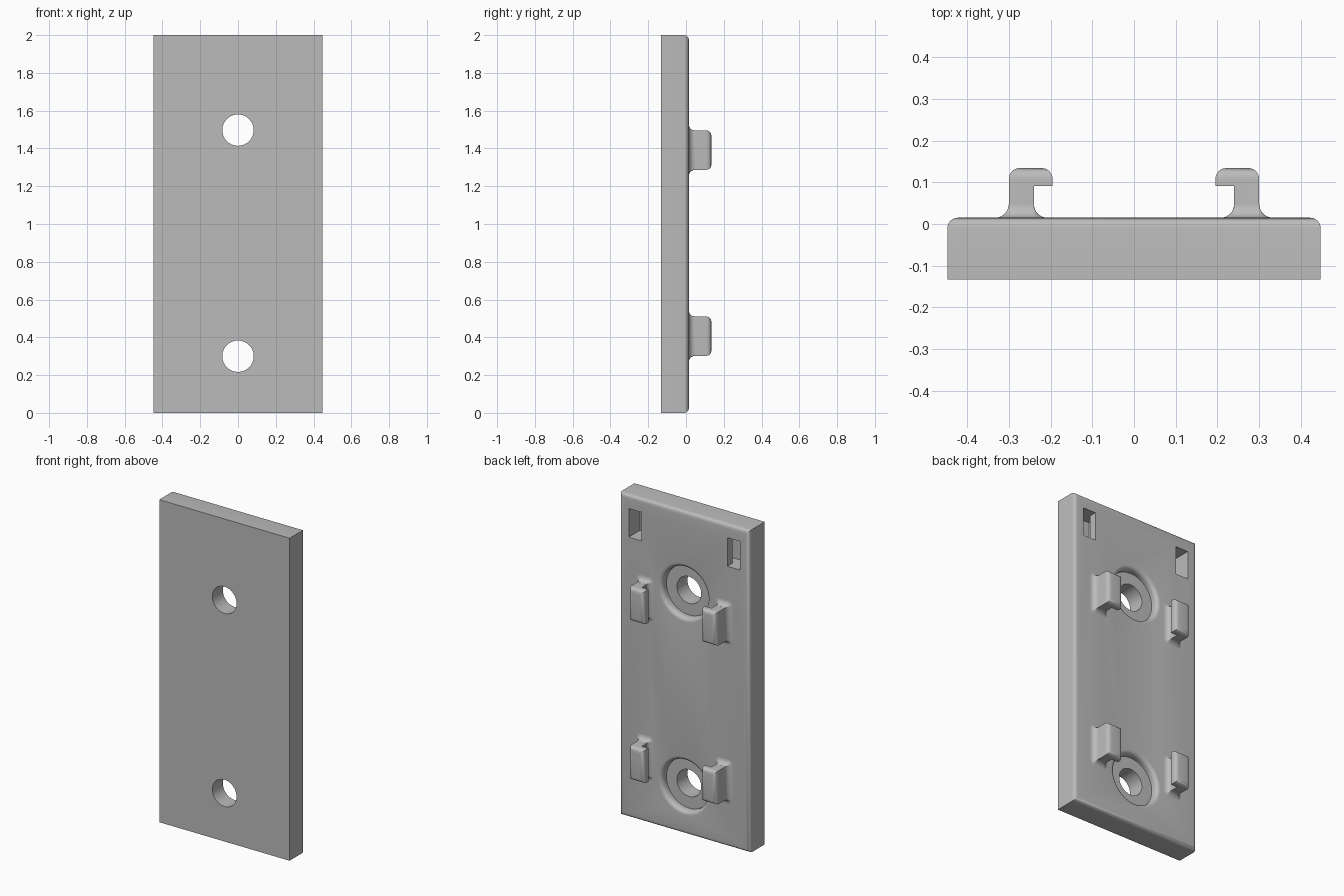
import bpy, bmesh
from math import sin, cos, pi

cube = bpy.data.objects.get("Cube")
if cube:
    bpy.data.objects.remove(cube, do_unlink=True)

grey = bpy.data.materials.new("plain grey")
grey.use_nodes = True
grey.diffuse_color = (0.5, 0.5, 0.5, 1)
bsdf = next(n for n in grey.node_tree.nodes if n.type == 'BSDF_PRINCIPLED')
bsdf.inputs["Base Color"].default_value = (0.5, 0.5, 0.5, 1)

BACK, FRONT = 0.015, -0.133


def finish(bm, name):
    bmesh.ops.recalc_face_normals(bm, faces=bm.faces)
    mesh = bpy.data.meshes.new(name)
    bm.to_mesh(mesh)
    bm.free()
    obj = bpy.data.objects.new(name, mesh)
    bpy.context.collection.objects.link(obj)
    mesh.materials.append(grey)
    return obj


def select(obj):
    bpy.ops.object.select_all(action='DESELECT')
    obj.select_set(True)
    bpy.context.view_layer.objects.active = obj


def smooth(obj):
    select(obj)
    bpy.ops.object.shade_smooth_by_angle(angle=0.6)


def add_box(bm, xs, ys, zs):
    verts = bmesh.ops.create_cube(bm, size=1)["verts"]
    for v in verts:
        v.co = [r[0] if c < 0 else r[1] for c, r in zip(v.co, (xs, ys, zs))]


def round_back(bm, y, radius, segments=6):
    # Round the edges that border the rearmost face
    edges = [e for e in bm.edges if all(abs(v.co.y - y) < 1e-5 for v in e.verts)]
    bmesh.ops.bevel(bm, geom=edges, offset=radius, segments=segments,
                    profile=0.5, affect='EDGES')


def bridge(bm, rings):
    for a, b in zip(rings, rings[1:]):
        n = len(a)
        for i in range(n):
            bm.faces.new((a[i], a[(i + 1) % n], b[(i + 1) % n], b[i]))
    bm.faces.new(rings[0])
    bm.faces.new(rings[-1])


def cut(target, cutter):
    cutter.hide_render = True
    mod = target.modifiers.new("cut", 'BOOLEAN')
    mod.operation, mod.solver, mod.object = 'DIFFERENCE', 'EXACT', cutter
    select(target)
    bpy.ops.object.modifier_apply(modifier=mod.name)
    bpy.data.objects.remove(cutter, do_unlink=True)


# Plate with rounded rear border
bm = bmesh.new()
add_box(bm, (-0.447, 0.447), (FRONT, BACK), (0, 2))
round_back(bm, BACK, 0.025)
plate = finish(bm, "plate")

# Screw holes with a round-lipped recess at the rear
lip = 0.025
profile = [(0.083, -0.2), (0.083, -0.03), (0.155, -0.03)]
profile += [(0.18 - lip * cos(a), BACK - lip + lip * sin(a))
            for a in [i * pi / 12 for i in range(7)]]
profile.append((0.18, 0.06))
for z in (0.30, 1.497):
    bm = bmesh.new()
    rings = [[bm.verts.new((r * cos(k * pi / 32), y, z + r * sin(k * pi / 32)))
              for k in range(64)] for r, y in profile]
    bridge(bm, rings)
    cut(plate, finish(bm, "hole_cutter"))

# Catch slots with an inward undercut
for side in (-1, 1):
    for x0, x1, y1 in ((0.295, 0.382, 0.06), (0.25, 0.382, -0.035)):
        bm = bmesh.new()
        add_box(bm, sorted((side * x0, side * x1)), (-0.095, y1), (1.74, 1.917))
        cut(plate, finish(bm, "slot_cutter"))
smooth(plate)


def hook(name, side, z0, z1):
    # L-shaped section, extruded upwards
    section = [(0.30, 0), (0.30, 0.134), (0.195, 0.134),
               (0.195, 0.091), (0.24, 0.091), (0.24, 0)]
    bm = bmesh.new()
    bridge(bm, [[bm.verts.new((side * x, y, z)) for x, y in section]
                for z in (z0, z1)])
    round_back(bm, 0.134, 0.026)
    smooth(finish(bm, name))


def foot(name, side, z0, z1, radius=0.032):
    # Concave fillet flaring out around the stem
    bm = bmesh.new()
    rings = []
    corners = ((0.30, z1), (0.24, z1), (0.24, z0), (0.30, z0))
    for i in range(8):
        a = i * pi / 14
        grow = radius * (1 - sin(a)) + 0.0003
        y = BACK + radius * (1 - cos(a))
        ring = []
        for q, (x, z) in enumerate(corners):
            for k in range(5):
                t = (q + k / 4) * pi / 2
                ring.append(bm.verts.new((side * (x + grow * cos(t)), y,
                                          z + grow * sin(t))))
        rings.append(ring)
    bridge(bm, rings)
    smooth(finish(bm, name))


# Two pairs of inward-facing hooks
for level, z0, z1 in (("lower", 0.302, 0.51), ("upper", 1.287, 1.495)):
    for word, side in (("left", 1), ("right", -1)):
        hook(f"{level}_{word}_hook", side, z0, z1)
        foot(f"{level}_{word}_hook_foot", side, z0, z1)
